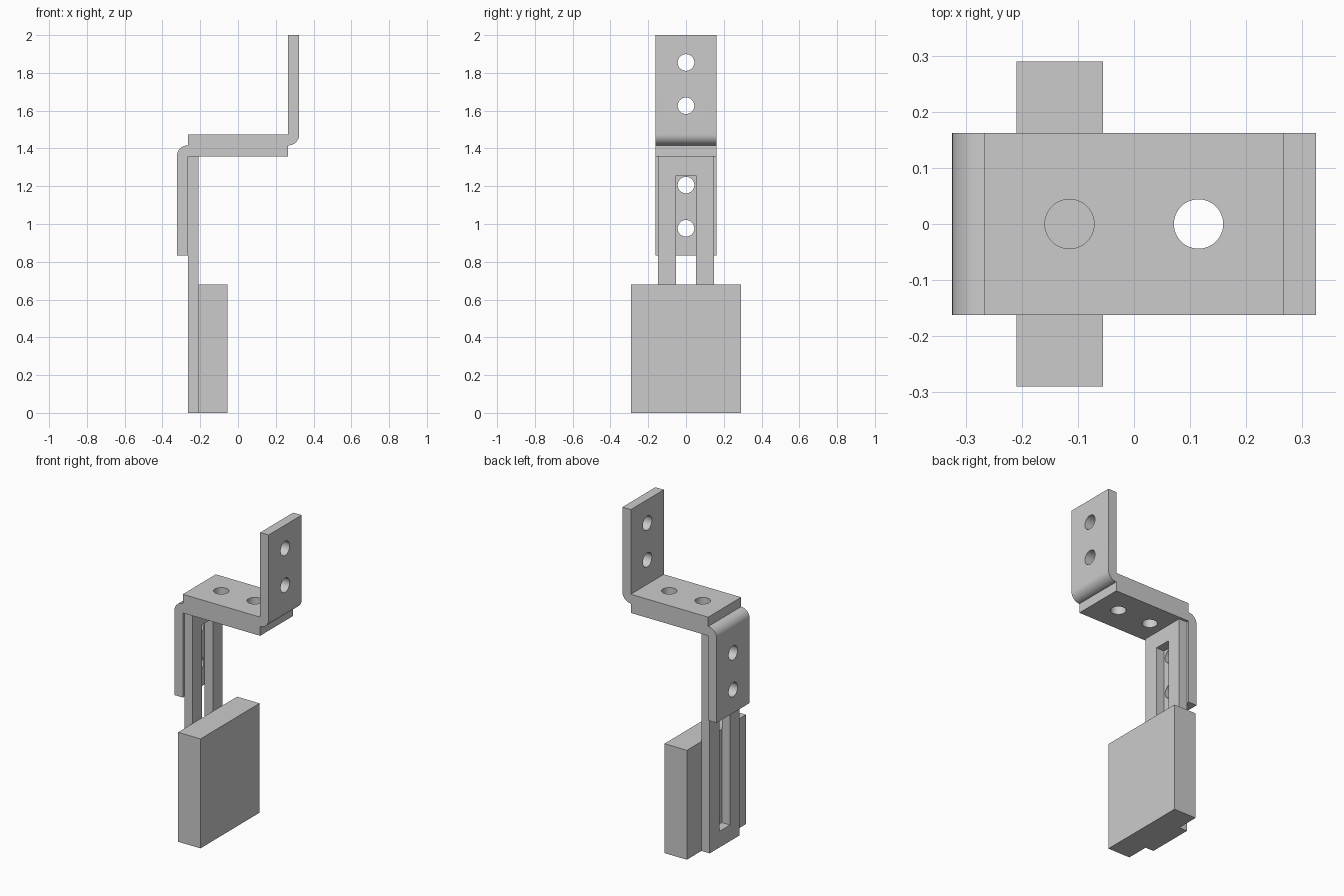
import bpy, bmesh, math
from mathutils import Matrix, Vector

if "Cube" in bpy.data.objects:
    bpy.data.objects.remove(bpy.data.objects["Cube"])

MID = 1.416      # height where the two brackets meet
T = 0.058        # sheet thickness
X0 = 0.266       # inner face of the upright legs
HALF_W = 0.162   # half width of the brackets


def make_object(name, bm):
    bmesh.ops.recalc_face_normals(bm, faces=bm.faces)
    mesh = bpy.data.meshes.new(name)
    bm.to_mesh(mesh)
    bm.free()
    obj = bpy.data.objects.new(name, mesh)
    bpy.context.collection.objects.link(obj)
    return obj


def box(name, x, y, z):
    bm = bmesh.new()
    size = [b - a for a, b in (x, y, z)]
    centre = Vector([(a + b) / 2 for a, b in (x, y, z)])
    bmesh.ops.create_cube(bm, size=1, matrix=Matrix.Translation(centre) @ Matrix.Diagonal((*size, 1)))
    return make_object(name, bm)


def rod(name, centre, axis):
    bm = bmesh.new()
    turn = Matrix.Rotation(math.pi / 2, 4, 'Y') if axis == 'X' else Matrix()
    bmesh.ops.create_cone(bm, cap_ends=True, segments=48, radius1=0.044, radius2=0.044,
                          depth=0.2, matrix=Matrix.Translation(centre) @ turn)
    return make_object(name, bm)


def cut(obj, cutters):
    bpy.ops.object.select_all(action='DESELECT')
    bpy.context.view_layer.objects.active = obj
    obj.select_set(True)
    for c in cutters:
        mod = obj.modifiers.new("cut", 'BOOLEAN')
        mod.operation, mod.solver, mod.object = 'DIFFERENCE', 'EXACT', c
        bpy.ops.object.modifier_apply(modifier=mod.name)
        bpy.data.objects.remove(c)
    bpy.ops.object.shade_smooth_by_angle(angle=math.radians(30))


def bracket(name, s):
    # L profile with rounded outer bend; s = 1 is the upper one, -1 its half-turn copy
    pts = [(-X0, 0), (X0, 0)]
    for i in range(1, 13):
        a = -math.pi / 2 + math.pi / 2 * i / 12
        pts.append((X0 + T * math.cos(a), T + T * math.sin(a)))
    pts += [(X0 + T, 0.584), (X0, 0.584), (X0, T), (-X0, T)]
    bm = bmesh.new()
    face = bm.faces.new([bm.verts.new((s * x, -HALF_W, MID + s * z)) for x, z in pts])
    ext = bmesh.ops.extrude_face_region(bm, geom=[face])
    bmesh.ops.translate(bm, vec=(0, 2 * HALF_W, 0),
                        verts=[v for v in ext["geom"] if isinstance(v, bmesh.types.BMVert)])
    obj = make_object(name, bm)
    # two holes in each leg
    cut(obj, [rod("cutter", Vector((x, 0, MID)), 'Z') for x in (-0.115, 0.115)] +
             [rod("cutter", Vector((s * (X0 + T / 2), 0, MID + s * z)), 'X') for z in (0.21, 0.439)])


bracket("upper_bracket", 1)
bracket("lower_bracket", -1)

# Slotted hanging bar behind the block
bar = box("slotted_bar", (-X0, -0.209), (-0.147, 0.147), (0, MID - T))
cut(bar, [box("cutter", (-0.4, -0.1), (-0.053, 0.053), (0.1, 1.258))])

# Solid block at the foot
box("block", (-0.209, -0.055), (-0.29, 0.29), (0, 0.68))
